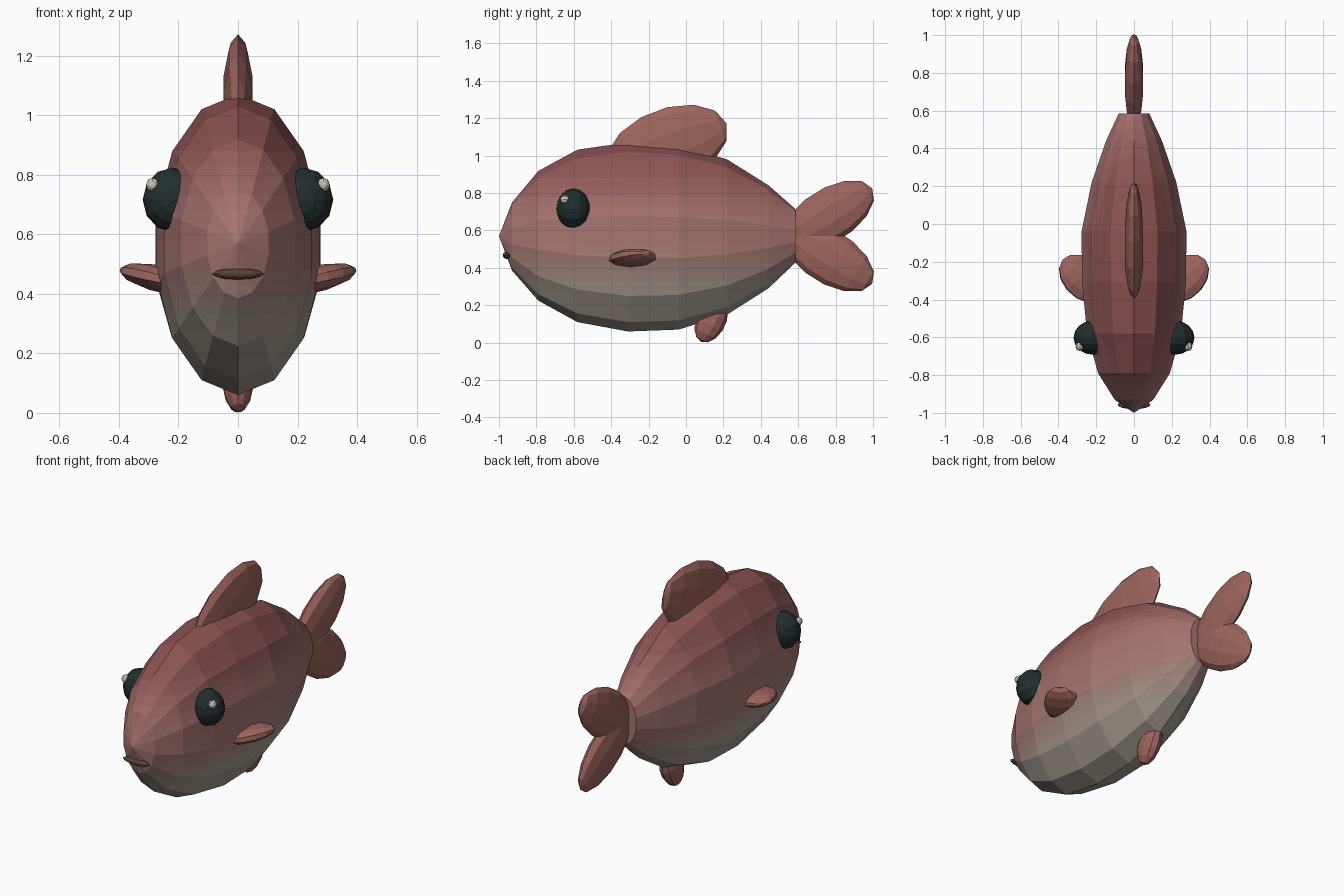
import bpy, bmesh, math
from mathutils import Matrix, Vector

if "Cube" in bpy.data.objects:
    bpy.data.objects.remove(bpy.data.objects["Cube"])


def material(name, rgb):
    m = bpy.data.materials.new(name)
    m.diffuse_color = (*rgb, 1)
    m.use_nodes = True
    m.node_tree.nodes["Principled BSDF"].inputs["Base Color"].default_value = m.diffuse_color
    return m


FIN = material("fin_red", (0.34, 0.13, 0.11))
DARK = material("eye_dark", (0.015, 0.027, 0.028))
WHITE = material("eye_glint", (0.6, 0.56, 0.47))
LIP = material("lip_brown", (0.10, 0.05, 0.04))


def finish(bm, name, mats):
    bmesh.ops.recalc_face_normals(bm, faces=bm.faces)
    me = bpy.data.meshes.new(name)
    bm.to_mesh(me)
    bm.free()
    for m in mats:
        me.materials.append(m)
    ob = bpy.data.objects.new(name, me)
    bpy.context.collection.objects.link(ob)
    return ob


def ellipsoid(name, centre, radii, mat, rot=Matrix(), seg=10, rings=7, mirror=False):
    """Flat-faced ellipsoid with its poles along local y."""
    for side, s in (("_right", 1), ("_left", -1)) if mirror else (("", 1),):
        bm = bmesh.new()
        bmesh.ops.create_uvsphere(bm, u_segments=seg, v_segments=rings, radius=1)
        place = (Matrix.Scale(s, 4, Vector((1, 0, 0))) @ Matrix.Translation(centre) @ rot
                 @ Matrix.Diagonal((*radii, 1)) @ Matrix.Rotation(math.pi / 2, 4, 'X'))
        bm.transform(place)
        finish(bm, name + side, [mat])


def tilt(deg, axis='X'):
    return Matrix.Rotation(math.radians(deg), 4, axis)


# Body: 14-sided rings along y as (y, half width, bottom z, top z)
SIDES = 14
RINGS = [(-0.93, 0.105, 0.385, 0.75), (-0.79, 0.195, 0.225, 0.918),
         (-0.58, 0.255, 0.11, 1.032), (-0.31, 0.282, 0.06, 1.07),
         (-0.04, 0.285, 0.07, 1.052), (0.22, 0.23, 0.15, 0.98),
         (0.44, 0.152, 0.29, 0.842), (0.585, 0.083, 0.428, 0.715)]
bm = bmesh.new()
nose = bm.verts.new((0, -1, 0.57))
loops = []
for y, w, lo, hi in RINGS:
    mid, h = (lo + hi) / 2, (hi - lo) / 2
    loops.append([bm.verts.new((w * math.sin(a), y, mid + h * math.cos(a)))
                  for a in (2 * math.pi * i / SIDES for i in range(SIDES))])
for i in range(SIDES):
    j = (i + 1) % SIDES
    bm.faces.new((nose, loops[0][i], loops[0][j]))
    for a, b in zip(loops, loops[1:]):
        bm.faces.new((a[i], a[j], b[j], b[i]))
bm.faces.new(loops[-1])

# Body colour: horizontal bands fading from red back to grey belly
STOPS = [(0.28, (0.36, 0.31, 0.26)), (0.48, (0.39, 0.19, 0.175)),
         (0.68, (0.38, 0.17, 0.16)), (0.92, (0.26, 0.085, 0.085))]


def shade(z):
    if z <= STOPS[0][0]:
        return STOPS[0][1]
    for (z0, c0), (z1, c1) in zip(STOPS, STOPS[1:]):
        if z <= z1:
            t = (z - z0) / (z1 - z0)
            return tuple(p + (q - p) * t for p, q in zip(c0, c1))
    return STOPS[-1][1]


levels = [0.28 + 0.05 * i for i in range(14)]
for z in levels:
    bmesh.ops.bisect_plane(bm, geom=bm.verts[:] + bm.edges[:] + bm.faces[:],
                           plane_co=(0, 0, z), plane_no=(0, 0, 1))
for f in bm.faces:
    f.material_index = sum(f.calc_center_median().z > z for z in levels)
finish(bm, "body", [material(f"body_band_{i}", shade(0.255 + 0.05 * i))
                    for i in range(len(levels) + 1)])

# Fins on the centre line
ellipsoid("dorsal_fin", (0, -0.1, 1.05), (0.052, 0.34, 0.2), FIN, tilt(21))
ellipsoid("tail_lobe_upper", (0, 0.762, 0.68), (0.052, 0.275, 0.142), FIN, tilt(32))
ellipsoid("tail_lobe_lower", (0, 0.762, 0.46), (0.052, 0.275, 0.142), FIN, tilt(-32))
ellipsoid("anal_fin", (0, 0.135, 0.121), (0.055, 0.128, 0.08), FIN, tilt(65))

# Side fins, swept back and raised outward
ellipsoid("pectoral_fin", (0.262, -0.29, 0.45), (0.113, 0.156, 0.045), FIN,
          tilt(-13, 'Y') @ tilt(-50, 'Z'), mirror=True)

# Eyes with glints
ellipsoid("eye", (0.22, -0.602, 0.716), (0.1, 0.09, 0.108), DARK, seg=12, rings=8, mirror=True)
ellipsoid("eye_glint", (0.287, -0.648, 0.766), (0.022, 0.024, 0.024), WHITE,
          seg=8, rings=6, mirror=True)

# Mouth
ellipsoid("mouth", (0, -0.957, 0.467), (0.087, 0.023, 0.019), LIP, seg=12, rings=8)
